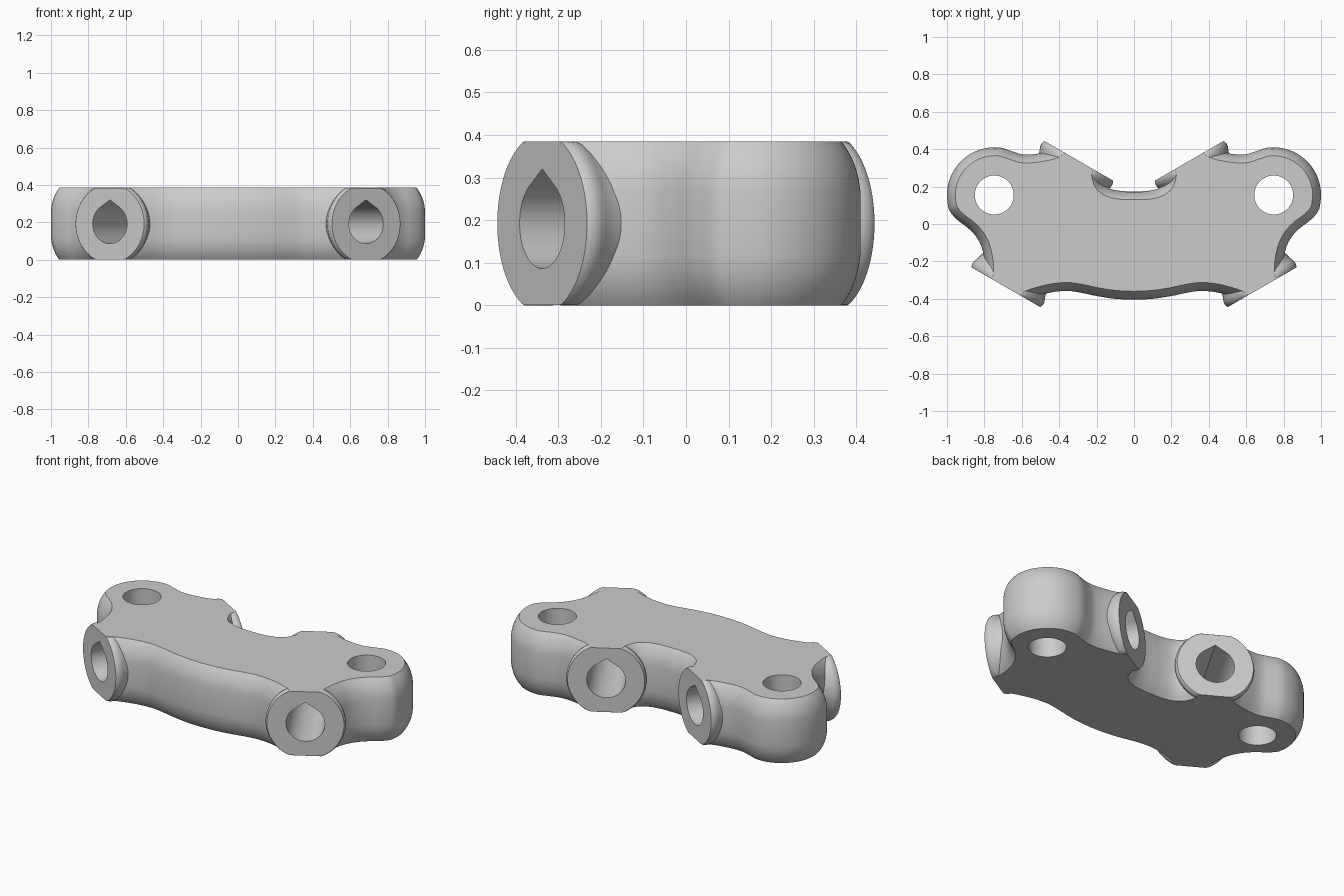
import bpy, bmesh, math
from mathutils import Vector

cube = bpy.data.objects.get("Cube")
if cube:
    bpy.data.objects.remove(cube, do_unlink=True)

H = 0.385                                       # thickness
AXIS = Vector((-0.5, math.sqrt(0.75)))          # bore direction, front to back
SIDE = Vector((AXIS.y, -AXIS.x))                # along the boss faces
LENGTH = 0.78
FRONT = Vector((0.685, -0.338))                 # boss face centres
BACK = FRONT + AXIS * LENGTH
SEGMENTS = 96

# Plain grey finish
grey = bpy.data.materials.new("light_grey")
grey.use_nodes = True
color = (.6, .6, .6, 1)
grey.diffuse_color = color
grey.node_tree.nodes["Principled BSDF"].inputs["Base Color"].default_value = color


def finish(name, bm):
    """Turn a half mesh into a mirrored, smooth-shaded grey object."""
    mesh = bpy.data.meshes.new(name)
    bm.normal_update()
    bm.to_mesh(mesh)
    bm.free()
    mesh.materials.append(grey)
    ob = bpy.data.objects.new(name, mesh)
    bpy.context.collection.objects.link(ob)
    bpy.ops.object.select_all(action='DESELECT')
    ob.select_set(True)
    bpy.context.view_layer.objects.active = ob
    bpy.ops.object.shade_smooth_by_angle(angle=math.radians(28))
    ob.modifiers.new("mirror", 'MIRROR')


def arc(r, start, end, n, cx, cy):
    angles = [math.radians(start + (end - start) * i / n) for i in range(n + 1)]
    return [Vector((cx + r * math.cos(a), cy + r * math.sin(a))) for a in angles]


def spline(points, steps=4):
    """Open smooth curve through the points."""
    out, last = [], len(points) - 1
    for i in range(last):
        a, b, c, d = (Vector(points[min(max(i + k, 0), last)]) for k in (-1, 0, 1, 2))
        for s in range(steps):
            t = s / steps
            out.append(0.5 * (2 * b + (c - a) * t + (2 * a - 5 * b + 4 * c - d) * t ** 2
                              + (3 * b - a - 3 * c + d) * t ** 3))
    return out + [Vector(points[-1])]


def inset(run, dist, first, last):
    """Move a run inward; its two ends slide along given directions."""
    out = [run[0] + first * dist]
    for a, p, b in zip(run, run[1:], run[2:]):
        u, v = (p - a).normalized(), (b - p).normalized()
        nu, nv = Vector((-u.y, u.x)), Vector((-v.y, v.x))
        out.append(p + (nu + nv) * dist / (1 + nu.dot(nv)))
    return out + [run[-1] + last * dist]


def skin(bm, low, high, open_at=()):
    """Quads between two closed rings, leaving gaps after the given indices."""
    n = len(low)
    for i in range(n):
        if i not in open_at:
            j = (i + 1) % n
            bm.faces.new((low[i], low[j], high[j], high[i]))


# Half outline of the body: three smooth runs that end on the boss faces
half = SIDE * 0.13
front_run = [(0, -.405), (.1, -.4), (.2, -.385), (.28, -.368), (.35, -.358),
             (.42, -.362), (.48, -.374), (.53, -.388), FRONT - half]
end_run = [FRONT + half, (.795, -.23), (.803, -.17), (.82, -.11), (.85, -.06), (.89, -.02),
           (.94, .018)]
end_run += arc(.255, -20, 98, 10, .745, .155)
end_run += [(.65, .388), (.6, .373), (.55, .372), (.49, .38), (.45, .388), BACK + half]
notch_run = [BACK - half, (.178, .245), (.162, .212), (.122, .187), (.06, .176), (0, .175)]
runs = [(spline(front_run), Vector((0, 1)), SIDE),
        (spline(end_run), -SIDE, -SIDE),
        (spline(notch_run), SIDE, Vector((0, -1)))]

# Gaps in the side wall: both boss faces and the mirror plane
gaps, count = [], 0
for run, _, _ in runs:
    count += len(run)
    gaps.append(count - 1)

# Rounded shoulders: distance from top or bottom, and inset
shoulder = [(0, .045), (.015, .034), (.035, .0225), (.06, .012), (.085, .005), (.12, 0)]
levels = shoulder + [(H - z, d) for z, d in reversed(shoulder)]
bm = bmesh.new()
rings = [[bm.verts.new((p.x, p.y, z)) for run, a, b in runs for p in inset(run, d, a, b)]
         for z, d in levels]
for low, high in zip(rings, rings[1:]):
    skin(bm, low, high, gaps)

# Vertical bolt hole
circle = arc(.104, 0, 360, 64, .747, .155)[:-1]
hole = [[bm.verts.new((p.x, p.y, z)) for p in circle] for z in (0, H)]
skin(bm, hole[1], hole[0])

# Flat top and bottom around the bolt hole
for outer, inner, direction in ((rings[0], hole[0], -1), (rings[-1], hole[1], 1)):
    edges = []
    for loop in (outer, inner):
        for a, b in zip(loop, loop[1:] + loop[:1]):
            edges.append(bm.edges.get((a, b)) or bm.edges.new((a, b)))
    filled = bmesh.ops.triangle_fill(bm, edges=edges, use_beauty=True,
                                     normal=(0, 0, direction))
    for face in filled["geom"]:
        if isinstance(face, bmesh.types.BMFace):
            face.normal_update()
            if face.normal.z * direction < 0:
                face.normal_flip()
finish("bracket_body", bm)


# Angled bosses: flared rims, flattened level with the body, with a teardrop bore
def teardrop(angle):
    spread = math.acos(.106 / .128)
    return .106 / math.cos(max(0, spread - abs(angle - math.pi / 2)))


def section(h, radius):
    ring = []
    flat = H / 2 - .0005
    for i in range(SEGMENTS):
        angle = 2 * math.pi * i / SEGMENTS
        r = radius or teardrop(angle)
        p = FRONT + AXIS * h - SIDE * (r * math.cos(angle))
        z = max(-flat, min(flat, r * math.sin(angle)))
        ring.append(bm.verts.new((p.x, p.y, H / 2 + z)))
    return ring


rim = [(0, .211), (.006, .215), (.018, .219), (.035, .218), (.05, .212), (.065, .206),
       (.085, .201), (.11, .197), (.2, .185)]
profile = [(0, None)] + rim
profile += [(LENGTH - h, r) for h, r in reversed(profile)]
bm = bmesh.new()
sections = [section(h, r) for h, r in profile]
for low, high in zip(sections, sections[1:] + sections[:1]):
    skin(bm, low, high)
finish("angled_boss", bm)
